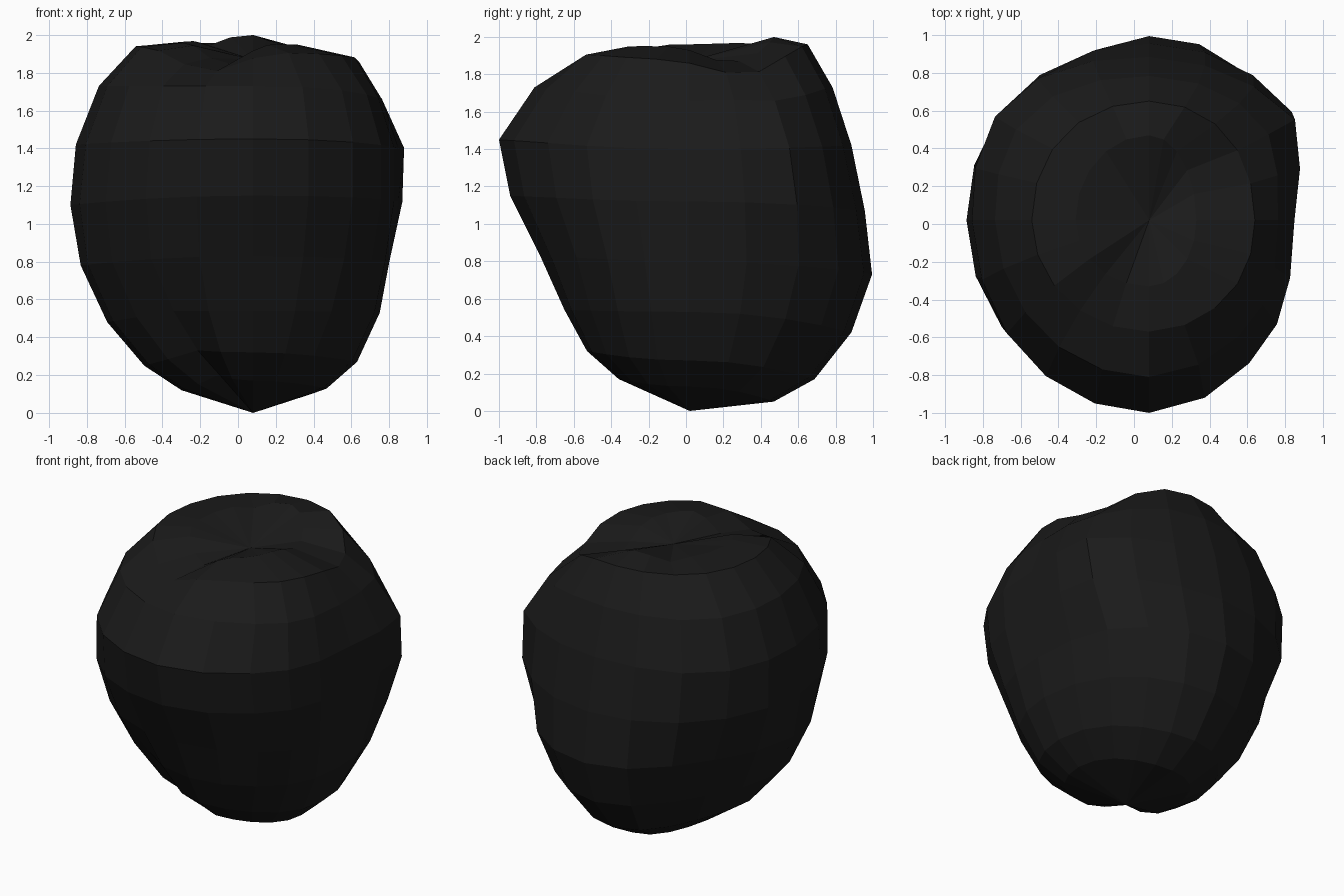
import bpy, bmesh, math

if "Cube" in bpy.data.objects:
    bpy.data.objects.remove(bpy.data.objects["Cube"])

SEGMENTS = 20
CX, CY = 0.08, 0.02          # axis of the lumpy body

# Rings from bottom to top: (right x, z), (back y, z), (left x, z), (front y, z)
RINGS = [
    ((0.47, 0.13), (0.47, 0.05), (-0.30, 0.12), (-0.36, 0.17)),
    ((0.63, 0.27), (0.69, 0.17), (-0.50, 0.25), (-0.53, 0.32)),
    ((0.75, 0.53), (0.89, 0.42), (-0.70, 0.48), (-0.65, 0.54)),
    ((0.80, 0.80), (1.00, 0.73), (-0.84, 0.78), (-0.78, 0.83)),
    ((0.845, 1.12), (0.955, 1.07), (-0.885, 1.10), (-0.94, 1.15)),
    ((0.845, 1.40), (0.88, 1.42), (-0.85, 1.42), (-1.00, 1.45)),
    ((0.76, 1.66), (0.78, 1.73), (-0.73, 1.73), (-0.81, 1.73)),
    ((0.64, 1.88), (0.65, 1.96), (-0.54, 1.94), (-0.57, 1.91)),
    ((0.33, 1.95), (0.47, 2.00), (-0.31, 1.96), (-0.33, 1.95)),
]
FULLNESS = [0, 0, 0.3, 0.8, 1, 1, 1, 0.35, 0]      # squareness of the right half
CORNER = [0, 0, 0, 0.2, 0.9, 1.1, 0.4, 0, 0]       # bulge at the back right
FOLD = [0.2, 0.14, 0.08, 0, 0, 0, 0, 0, 0]         # pinch at the front left
BACK_LEFT = [-0.03, -0.07, -0.11, -0.09, 0.02, 0.09, 0.08, 0.02, 0]


def bump(angle, centre, width):
    """Smooth bump around a compass direction, in degrees."""
    d = (angle - centre + 180) % 360 - 180
    return math.exp(-(d / width) ** 2)


def ring_point(i, angle):
    right, back, left, front = RINGS[i]
    c, s = math.cos(math.radians(angle)), math.sin(math.radians(angle))
    side = right if c >= 0 else left
    end = back if s >= 0 else front
    x = abs(side[0] - CX) * c
    y = abs(end[0] - CY) * s
    z = side[1] * c * c + end[1] * s * s
    if c > 0:
        x *= 1 + FULLNESS[i] * 0.27 * s * s
        if s < 0:
            y *= 1 - FULLNESS[i] * 0.36 * c * c * s * s
    corner = CORNER[i] * bump(angle, 34, 19)
    x, y = x * (1 + 0.13 * corner), y * (1 + 0.05 * corner)
    # heavy above, slim below at the back left
    heavy = 1 + BACK_LEFT[i] * bump(angle, 137, 28)
    x, y = x * heavy, y * heavy
    # dips in the rim of the top hollow
    if i >= 7:
        z -= 0.10 * bump(angle, 30, 24) + 0.11 * bump(angle, 247, 21)
    if i == 8:
        z -= 0.04 * (bump(angle, 60, 14) + bump(angle, 125, 14))
    if i == 6:
        z -= 0.03 * bump(angle, 42, 16)
    # pinched fold low on the front left
    pinch = FOLD[i] * bump(angle, 234, 16)
    x, y, z = x * (1 - pinch), y * (1 - pinch), z + 0.25 * pinch
    return (CX + x, CY + y, z)


# Lumpy body, built as a deformed sphere with a hollow top
bm = bmesh.new()
rings = [[bm.verts.new(ring_point(i, 360 * j / SEGMENTS)) for j in range(SEGMENTS)]
         for i in range(len(RINGS))]
bottom = bm.verts.new((CX, CY, 0))
top = bm.verts.new((CX, CY, 1.87))
for j in range(SEGMENTS):
    k = (j + 1) % SEGMENTS
    bm.faces.new((bottom, rings[0][k], rings[0][j]))
    bm.faces.new((top, rings[-1][j], rings[-1][k]))
    for a, b in zip(rings, rings[1:]):
        bm.faces.new((a[j], a[k], b[k], b[j]))
bmesh.ops.recalc_face_normals(bm, faces=bm.faces)

mesh = bpy.data.meshes.new("lump")
bm.to_mesh(mesh)
bm.free()
lump = bpy.data.objects.new("lump", mesh)
bpy.context.collection.objects.link(lump)

# Charcoal colour
mat = bpy.data.materials.new("charcoal black")
mat.diffuse_color = (0.0105, 0.0105, 0.0105, 1)
mat.use_nodes = True
mat.node_tree.nodes["Principled BSDF"].inputs["Base Color"].default_value = mat.diffuse_color
mesh.materials.append(mat)
